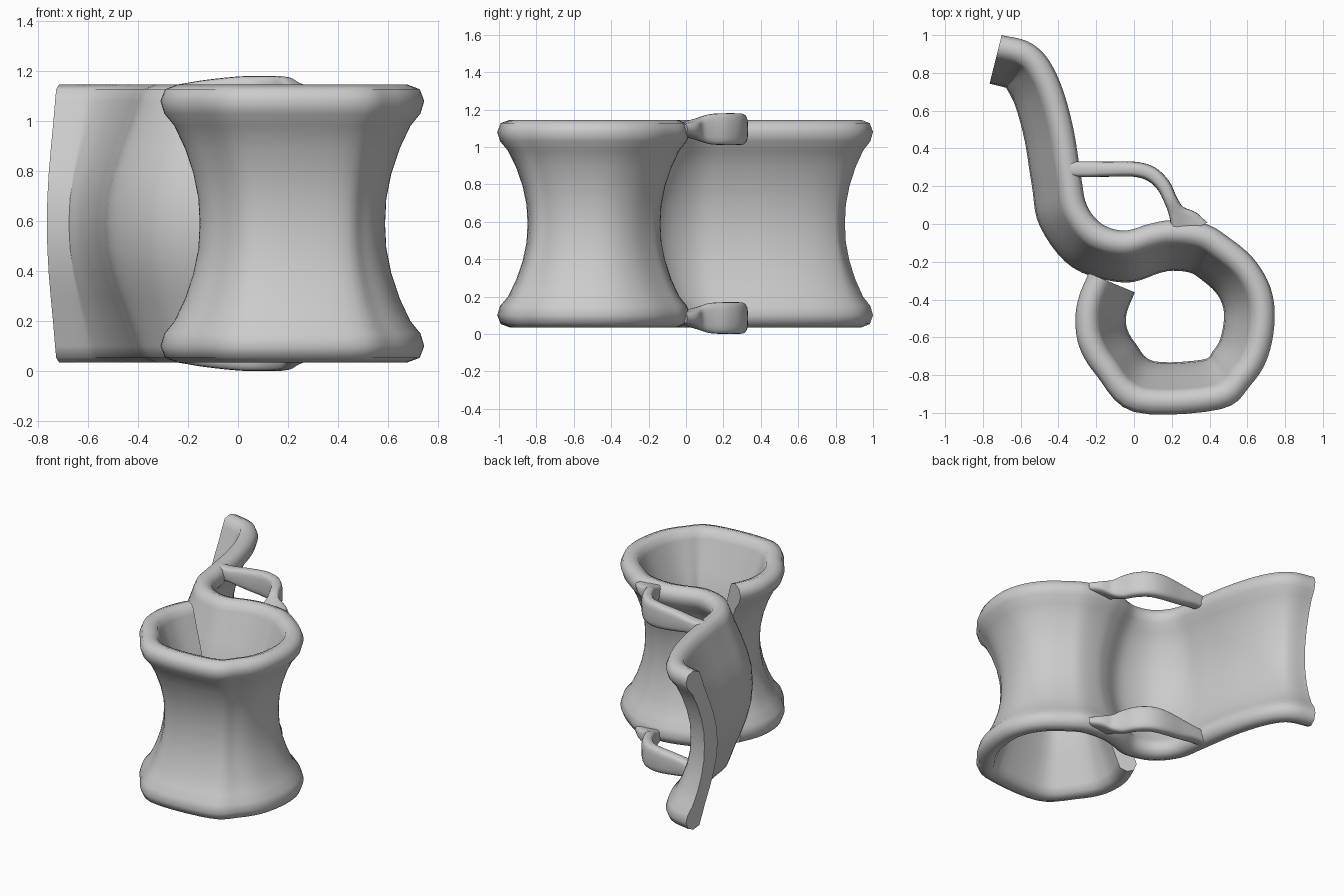
import bpy, bmesh, math
from mathutils import Vector

if "Cube" in bpy.data.objects:
    bpy.data.objects.remove(bpy.data.objects["Cube"])

MID = 0.59  # height of the symmetry plane

grey = bpy.data.materials.new("light grey")
grey.diffuse_color = (0.6, 0.6, 0.6, 1)
grey.use_nodes = True
grey.node_tree.nodes["Principled BSDF"].inputs["Base Color"].default_value = grey.diffuse_color


def smooth_path(pts, steps):
    """Catmull-Rom resampling of an open list of vectors."""
    p = [2 * pts[0] - pts[1]] + pts + [2 * pts[-1] - pts[-2]]
    out = []
    for i in range(1, len(p) - 2):
        a, b, c, d = p[i - 1:i + 3]
        for k in range(steps):
            t = k / steps
            out.append(0.5 * (2 * b + (c - a) * t + (2 * a - 5 * b + 4 * c - d) * t * t
                              + (3 * b - a - 3 * c + d) * t ** 3))
    return out + [pts[-1]]


def normals(pts):
    """Left-hand mitre normals along a flat path."""
    out = []
    for i in range(len(pts)):
        segs = []
        if i > 0:
            segs.append((pts[i] - pts[i - 1]).normalized())
        if i < len(pts) - 1:
            segs.append((pts[i + 1] - pts[i]).normalized())
        ns = [Vector((-s.y, s.x)) for s in segs]
        n = sum(ns, Vector((0, 0))).normalized()
        out.append(n / n.dot(ns[0]))
    return out


def loft(name, rings, angle=50):
    """Skin a list of closed rings and cap both ends."""
    bm = bmesh.new()
    vs = [[bm.verts.new(co) for co in ring] for ring in rings]
    n = len(rings[0])
    for a, b in zip(vs, vs[1:]):
        for j in range(n):
            bm.faces.new((a[j], a[(j + 1) % n], b[(j + 1) % n], b[j]))
    bm.faces.new(vs[0])
    bm.faces.new(vs[-1])
    bmesh.ops.recalc_face_normals(bm, faces=bm.faces)
    me = bpy.data.meshes.new(name)
    bm.to_mesh(me)
    bm.free()
    me.materials.append(grey)
    ob = bpy.data.objects.new(name, me)
    bpy.context.collection.objects.link(ob)
    bpy.ops.object.select_all(action='DESELECT')
    ob.select_set(True)
    bpy.context.view_layer.objects.active = ob
    bpy.ops.object.shade_smooth_by_angle(angle=math.radians(angle))
    return ob


# Waisted band: outer rim line, round the ring and out along the S-shaped tail
path = [Vector(p) for p in [
    (-.24, -.26), (-.29, -.38), (-.31, -.5), (-.29, -.65), (-.2, -.8), (0, -.995),
    (.46, -.98), (.62, -.85), (.71, -.7), (.745, -.5), (.72, -.33), (.63, -.18),
    (.5, -.07), (.38, 0), (.2, .02), (.08, 0), (-.05, -.035), (-.17, 0), (-.25, .1),
    (-.28, .25), (-.32, .5), (-.38, .72), (-.46, .88), (-.56, .965), (-.7, 1.0)]]

# Upper half of the cross-section: (inward offset, height above the middle)
half = [(.155, 0), (.15, .1), (.13, .2), (.097, .3), (.055, .39), (.015, .44), (0, .49),
        (.018, .537), (.065, .555), (.112, .537), (.13, .49), (.157, .41), (.2, .3),
        (.235, .2), (.258, .1), (.265, 0)]
section = half + [(d, -z) for d, z in half[-2:0:-1]]

norm = normals(path)
columns = []
for d, z in section:
    line = smooth_path([p + n * d for p, n in zip(path, norm)], 5)
    columns.append([(q.x, q.y, MID + z) for q in line])
loft("curled_band", list(zip(*columns)))

# Rim loops: rows of (x, y, half width, half height)
loop = [Vector(r) for r in [
    (-.34, .29, .04, .045), (-.25, .29, .042, .05), (-.14, .29, .04, .068), (0, .29, .04, .083),
    (.09, .265, .04, .085), (.155, .205, .038, .085), (.195, .125, .036, .08),
    (.225, .065, .045, .06), (.265, .01, .085, .04), (.29, -.04, .11, .03)]]
rows = smooth_path(loop, 4)
centres = [Vector((r[0], r[1])) for r in rows]


def rounded(k, count=20):
    """Point on a soft-cornered rectangle of unit half size."""
    a = 2 * math.pi * k / count
    c, s = math.cos(a), math.sin(a)
    return math.copysign(abs(c) ** .6, c), math.copysign(abs(s) ** .6, s)


for name, side in (("top_loop", 1), ("bottom_loop", -1)):
    rings = []
    for r, c, n in zip(rows, centres, normals(centres)):
        ring = []
        for k in range(20):
            u, v = rounded(k)
            q = c + n * (u * r[2])
            ring.append((q.x, q.y, MID + side * (.505 + v * r[3])))
        rings.append(ring)
    loft(name, rings)
